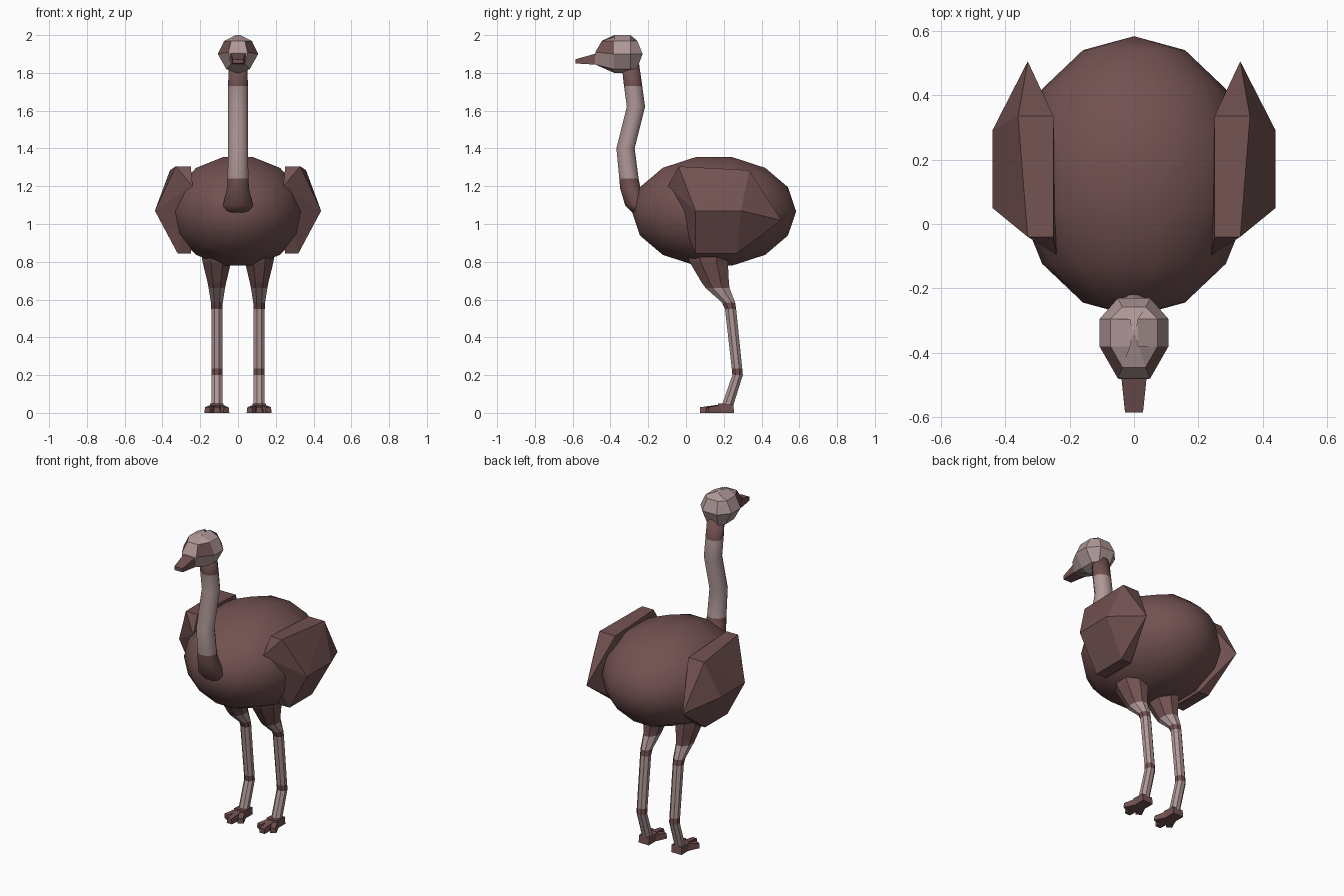
import bpy, bmesh, math
from mathutils import Vector, Matrix

cube = bpy.data.objects.get("Cube")
if cube:
    bpy.data.objects.remove(cube, do_unlink=True)


def material(name, colour):
    m = bpy.data.materials.new(name)
    m.use_nodes = True
    m.diffuse_color = (*colour, 1)
    m.node_tree.nodes["Principled BSDF"].inputs["Base Color"].default_value = (*colour, 1)
    return m


MATS = [material("dark brown", (0.17, 0.083, 0.083)),
        material("pale pink", (0.43, 0.31, 0.31))]
DARK, PALE = 0, 1


def finish(bm, name, smooth=False):
    bmesh.ops.recalc_face_normals(bm, faces=bm.faces)
    mesh = bpy.data.meshes.new(name)
    bm.to_mesh(mesh)
    bm.free()
    for m in MATS:
        mesh.materials.append(m)
    for p in mesh.polygons:
        p.use_smooth = smooth
    obj = bpy.data.objects.new(name, mesh)
    bpy.context.collection.objects.link(obj)
    return obj


def loft(bm, rings, colours):
    """Skin a list of point rings; one colour per segment."""
    loops = [[bm.verts.new(p) for p in ring] for ring in rings]
    n = len(loops[0])
    for a, b, c in zip(loops, loops[1:], colours):
        for i in range(n):
            j = (i + 1) % n
            bm.faces.new((a[i], a[j], b[j], b[i])).material_index = c
    bm.faces.new(loops[0][::-1]).material_index = colours[0]
    bm.faces.new(loops[-1]).material_index = colours[-1]


def oval(x, y, z, rx, ry, n):
    angles = [math.tau * (i + 0.5) / n for i in range(n)]
    return [(x + rx * math.cos(a), y + ry * math.sin(a), z) for a in angles]


def hull(points, name, colour):
    bm = bmesh.new()
    for p in points:
        bm.verts.new(p)
    bmesh.ops.convex_hull(bm, input=bm.verts)
    bmesh.ops.dissolve_limit(bm, angle_limit=0.03, verts=bm.verts, edges=bm.edges)
    for f in bm.faces:
        f.material_index = colour
    return finish(bm, name)


# Body: ellipsoid with poles facing front and back
bm = bmesh.new()
bmesh.ops.create_uvsphere(bm, u_segments=14, v_segments=7, radius=1)
bmesh.ops.rotate(bm, verts=bm.verts, matrix=Matrix.Rotation(math.pi / 2, 3, "X"))
bmesh.ops.rotate(bm, verts=bm.verts, matrix=Matrix.Rotation(math.pi / 2, 3, "Y"))
bmesh.ops.scale(bm, verts=bm.verts, vec=(0.365, 0.435, 0.302))
bmesh.ops.translate(bm, verts=bm.verts, vec=(0, 0.148, 1.067))
finish(bm, "body", smooth=True)

# Neck: curved tube, dark at both ends
neck = [(-0.21, 1.06, 0.075), (-0.25, 1.10, 0.075), (-0.295, 1.19, 0.056),
        (-0.302, 1.24, 0.053), (-0.32, 1.40, 0.05), (-0.265, 1.62, 0.05),
        (-0.28, 1.73, 0.05), (-0.295, 1.85, 0.048)]
bm = bmesh.new()
loft(bm, [oval(0, y, z, r * 1.08, r, 12) for y, z, r in neck],
     [DARK, DARK, DARK, PALE, PALE, PALE, DARK])
finish(bm, "neck", smooth=True)


# Head: faceted octagonal rings with dark inset eye patches
def head_ring(front, front_z, back, z, narrow, wide):
    half = [(narrow, front, front_z), (wide, -0.38, z), (wide, -0.295, z), (narrow, back, z)]
    return half + [(-x, y, h) for x, y, h in reversed(half)]


bm = bmesh.new()
loft(bm, [head_ring(-0.345, 1.80, -0.33, 1.80, 0.005, 0.012),
          head_ring(-0.482, 1.845, -0.26, 1.82, 0.038, 0.062),
          head_ring(-0.48, 1.91, -0.23, 1.90, 0.05, 0.107),
          head_ring(-0.445, 1.97, -0.258, 1.97, 0.036, 0.073),
          head_ring(-0.345, 2.0, -0.33, 2.0, 0.005, 0.012)], [PALE] * 4)
eyes = []
for f in bm.faces:
    c = f.calc_center_median()
    if 1.91 < c.z < 1.96 and -0.45 < c.y < -0.40 and abs(c.x) > 0.03:
        eyes.append(f)
bmesh.ops.inset_individual(bm, faces=eyes, thickness=0.008)
for f in eyes:
    f.material_index = DARK
finish(bm, "head")

# Beak: tapered wedge
hull([(s * x, y, z) for s in (-1, 1) for x, y, z in
      [(0.042, -0.45, 1.91), (0.042, -0.45, 1.842),
       (0.028, -0.585, 1.872), (0.028, -0.585, 1.85)]], "beak", DARK)

# Wings, legs and feet on both sides
WING = [(0.25, -0.04, 1.305), (0.33, -0.04, 1.305), (0.25, 0.335, 1.285),
        (0.36, 0.335, 1.285), (0.44, 0.05, 1.07), (0.44, 0.29, 1.07),
        (0.33, 0.505, 1.02), (0.32, 0.05, 0.845), (0.32, 0.27, 0.845),
        (0.25, 0.05, 0.845), (0.25, 0.27, 0.845), (0.24, -0.095, 1.2)]
# Leg sections: y, z, half width, half depth
LEG = [(0.115, 0.86, 0.092, 0.125), (0.12, 0.80, 0.082, 0.11),
       (0.155, 0.69, 0.053, 0.078), (0.168, 0.66, 0.047, 0.068),
       (0.225, 0.585, 0.034, 0.038), (0.236, 0.55, 0.032, 0.032),
       (0.27, 0.235, 0.031, 0.03), (0.273, 0.20, 0.031, 0.03),
       (0.22, 0.04, 0.031, 0.033)]
LEG_COLOURS = [DARK, DARK, DARK, PALE, DARK, PALE, DARK, PALE]

for side, s in (("left", 1), ("right", -1)):
    hull([(s * x, y, z) for x, y, z in WING], side + "_wing", DARK)

    bm = bmesh.new()
    loft(bm, [oval(s * 0.112, y, z, rx, ry, 8) for y, z, rx, ry in LEG], LEG_COLOURS)
    finish(bm, side + "_leg")

    # Heel block and three spread toes
    hull([(s * 0.112 + x, y, z) for x in (-0.035, 0.035) for y, z in
          [(0.255, 0), (0.25, 0.045), (0.17, 0.05), (0.16, 0)]], side + "_heel", DARK)
    for toe, spread, length in (("inner", -0.5, 0.105), ("middle", 0, 0.13), ("outer", 0.5, 0.105)):
        turn = Matrix.Rotation(s * spread, 3, "Z")
        base = Vector((s * 0.112, 0.205, 0))
        hull([base + turn @ Vector((k * w, y, z)) for k in (-1, 1) for w, y, z in
              [(0.024, 0, 0), (0.02, 0, 0.048), (0.018, -length, 0), (0.014, -length, 0.03)]],
             f"{side}_{toe}_toe", DARK)
